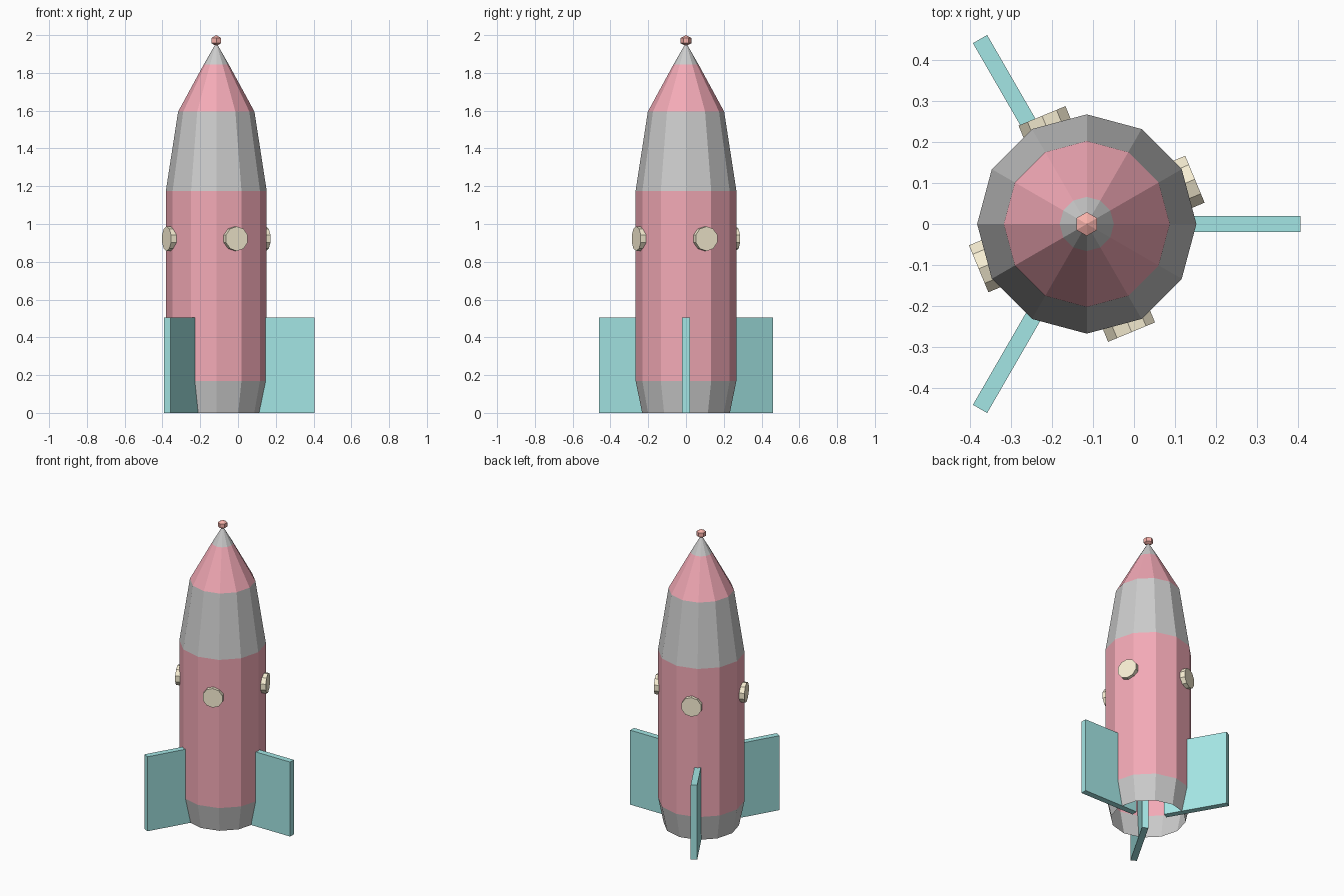
import bpy, bmesh
from math import radians, cos, sin, pi
from mathutils import Matrix

if "Cube" in bpy.data.objects:
    bpy.data.objects.remove(bpy.data.objects["Cube"])

CX = -0.115  # hull axis


def material(name, rgb):
    m = bpy.data.materials.new(name)
    m.diffuse_color = (*rgb, 1)
    m.use_nodes = True
    m.node_tree.nodes["Principled BSDF"].inputs["Base Color"].default_value = m.diffuse_color
    return m


red = material("red", (0.90, 0.40, 0.47))
teal = material("teal", (0.37, 0.79, 0.78))
cream = material("cream", (0.95, 0.87, 0.66))
coral = material("coral", (0.93, 0.44, 0.40))


def finish(name, bm, mat=None):
    bmesh.ops.recalc_face_normals(bm, faces=bm.faces)
    mesh = bpy.data.meshes.new(name)
    bm.to_mesh(mesh)
    bm.free()
    if mat:
        mesh.materials.append(mat)
    obj = bpy.data.objects.new(name, mesh)
    bpy.context.collection.objects.link(obj)
    return obj


def lathe(name, profile, sides, mat=None, start=0.0):
    """Revolve (radius, z) points about the hull axis; radius 0 makes a pole."""
    bm = bmesh.new()
    rings = []
    for r, z in profile:
        n = sides if r > 0 else 1
        rings.append([bm.verts.new((CX + r * cos(start + 2 * pi * i / sides),
                                    r * sin(start + 2 * pi * i / sides), z))
                      for i in range(n)])
    for a, b in zip(rings, rings[1:]):
        for i in range(sides):
            j = (i + 1) % sides
            corners = [a[i % len(a)], a[j % len(a)], b[j % len(b)], b[i % len(b)]]
            bm.faces.new(list(dict.fromkeys(corners)))
    return finish(name, bm, mat)


# Hull bands, open at the bottom
lathe("tail_band", [(0.232, 0), (0.267, 0.17)], 12)
lathe("main_hull", [(0.267, 0.17), (0.267, 1.175)], 12, red)
lathe("upper_hull", [(0.267, 1.175), (0.202, 1.595)], 12)
lathe("nose_cone", [(0.202, 1.595), (0.066, 1.845)], 12, red)
lathe("nose_tip", [(0.066, 1.845), (0, 1.96)], 12)

# Bead on the tip
lathe("tip_bead", [(0, 1.942), (0.029, 1.957), (0.029, 1.985), (0, 2.0)], 6, coral, pi / 2)

# Three fins running slightly inside the hull
R_IN, R_OUT, FIN_H, FIN_T = 0.11, 0.52, 0.505, 0.04
for k in range(3):
    bm = bmesh.new()
    place = (Matrix.Translation((CX, 0, FIN_H / 2)) @ Matrix.Rotation(radians(120 * k), 4, 'Z')
             @ Matrix.Translation(((R_IN + R_OUT) / 2, 0, 0))
             @ Matrix.Diagonal((R_OUT - R_IN, FIN_T, FIN_H, 1)))
    bmesh.ops.create_cube(bm, size=1, matrix=place)
    finish(f"fin_{k + 1}", bm, teal)

# Four round portholes
for k in range(4):
    bm = bmesh.new()
    place = (Matrix.Translation((CX, 0, 0.922)) @ Matrix.Rotation(radians(22.5 + 90 * k), 4, 'Z')
             @ Matrix.Translation((0.2625, 0, 0)) @ Matrix.Rotation(pi / 2, 4, 'Y')
             @ Matrix.Rotation(pi / 2, 4, 'Z'))
    bmesh.ops.create_cone(bm, cap_ends=True, segments=10, radius1=0.065, radius2=0.065,
                          depth=0.045, matrix=place)
    finish(f"porthole_{k + 1}", bm, cream)
